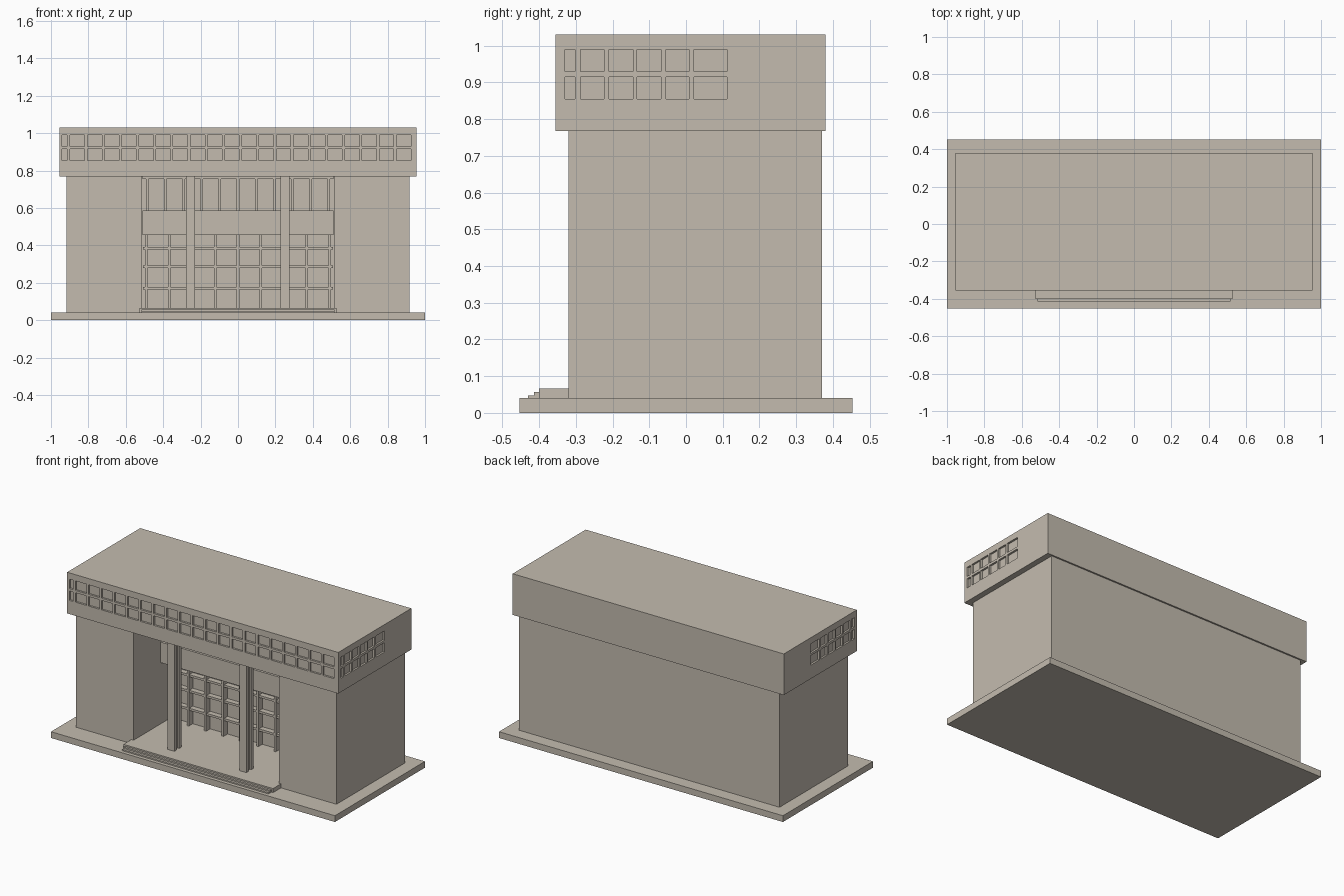
import bpy, bmesh

if "Cube" in bpy.data.objects:
    bpy.data.objects.remove(bpy.data.objects["Cube"])

stone = bpy.data.materials.new("warm_stone")
stone.diffuse_color = (0.55, 0.50, 0.43, 1)
stone.use_nodes = True
stone.node_tree.nodes["Principled BSDF"].inputs["Base Color"].default_value = stone.diffuse_color


def add_object(name, bm):
    bmesh.ops.recalc_face_normals(bm, faces=bm.faces)
    mesh = bpy.data.meshes.new(name)
    bm.to_mesh(mesh)
    bm.free()
    mesh.materials.append(stone)
    ob = bpy.data.objects.new(name, mesh)
    bpy.context.collection.objects.link(ob)
    return ob


def boxes(name, items):
    """Each item is (x0, x1, y0, y1, z0, z1)."""
    bm = bmesh.new()
    for x0, x1, y0, y1, z0, z1 in items:
        vs = bmesh.ops.create_cube(bm, size=1)["verts"]
        for v in vs:
            v.co.x = x1 if v.co.x > 0 else x0
            v.co.y = y1 if v.co.y > 0 else y0
            v.co.z = z1 if v.co.z > 0 else z0
    return add_object(name, bm)


def prism(name, outline, z0, z1):
    bm = bmesh.new()
    face = bm.faces.new([bm.verts.new((x, y, z0)) for x, y in outline])
    top = bmesh.ops.extrude_face_region(bm, geom=[face])["geom"]
    for v in top:
        if isinstance(v, bmesh.types.BMVert):
            v.co.z = z1
    return add_object(name, bm)


# ground slab
boxes("base_slab", [(-1, 1, -0.453, 0.453, 0, 0.04)])

# main walls: U-shaped plan around the entrance recess
W, R, FRONT, BACK, GLASS = 0.918, 0.512, -0.32, 0.37, 0.06
prism("main_walls", [(-W, FRONT), (-R, FRONT), (-R, GLASS), (R, GLASS),
                     (R, FRONT), (W, FRONT), (W, BACK), (-W, BACK)], 0.04, 0.77)

# upper storey with two rows of recessed windows on front and both sides
upper = boxes("upper_storey", [(-0.955, 0.955, -0.355, 0.38, 0.768, 1.03)])
front_spans = [(-0.94, -0.913)] + [(-0.897 + i * 0.0918, -0.82 + i * 0.0918) for i in range(20)]
side_spans = [(-0.329, -0.302), (-0.288, -0.223), (-0.21, -0.145),
              (-0.133, -0.068), (-0.054, 0.008), (0.022, 0.112)]
DEPTH = 0.012
cuts = []
for z0, z1 in ((0.855, 0.915), (0.93, 0.99)):
    for a, b in front_spans:
        cuts.append((a, b, -0.40, -0.355 + DEPTH, z0, z1))
    for a, b in side_spans:
        for s in (-1, 1):
            xs = sorted((s * (0.955 - DEPTH), s * 1.0))
            # keep the narrow corner panes clear of the front recesses
            cuts.append((xs[0], xs[1], a, b, z0, z1))
cutter = boxes("window_cutter", cuts)
cutter.hide_render = True
cutter.hide_set(True)
mod = upper.modifiers.new("windows", "BOOLEAN")
mod.object = cutter
mod.operation = "DIFFERENCE"
mod.solver = "EXACT"

# entrance floor and shallow steps
boxes("entrance_floor", [(-0.511, 0.511, -0.40, GLASS, 0.04, 0.066),
                         (-0.527, 0.527, -0.40, FRONT, 0.04, 0.066)])
boxes("entrance_steps", [(-0.515, 0.515, -0.414, -0.40, 0.04, 0.057),
                         (-0.515, 0.515, -0.43, -0.40, 0.04, 0.048)])

# grooved columns: H-shaped plan with open sides
for side, cx in (("left", -0.255), ("right", 0.252)):
    w, g = 0.024, 0.013
    ys = (-0.31, -0.288, -0.262, -0.24)
    half = [(w, ys[0]), (w, ys[1]), (g, ys[1]), (g, ys[2]), (w, ys[2]), (w, ys[3])]
    outline = half + [(-x, y) for x, y in reversed(half)]
    prism("column_" + side, [(cx + x, y) for x, y in outline], 0.066, 0.769)

# canopy band between lower and upper glazing
boxes("canopy_band", [(-0.511, 0.511, -0.05, GLASS, 0.457, 0.588)])

# lower glazing bars
T = 0.007
bars = [(x - T, x + T, 0.02, GLASS, 0.066, 0.457)
        for x in (-0.49 + 0.1225 * i for i in range(9))]
bars += [(-0.507, 0.507, 0.025, GLASS, z - T, z + T) for z in (0.171, 0.285, 0.385)]
boxes("lower_window_bars", bars)

# upper glazing bars with a header
bars = [(x - T, x + T, 0.02, GLASS, 0.588, 0.76)
        for x in (-0.485 + 0.097 * i for i in range(11))]
bars.append((-0.511, 0.511, 0.015, GLASS, 0.755, 0.769))
boxes("upper_window_bars", bars)
